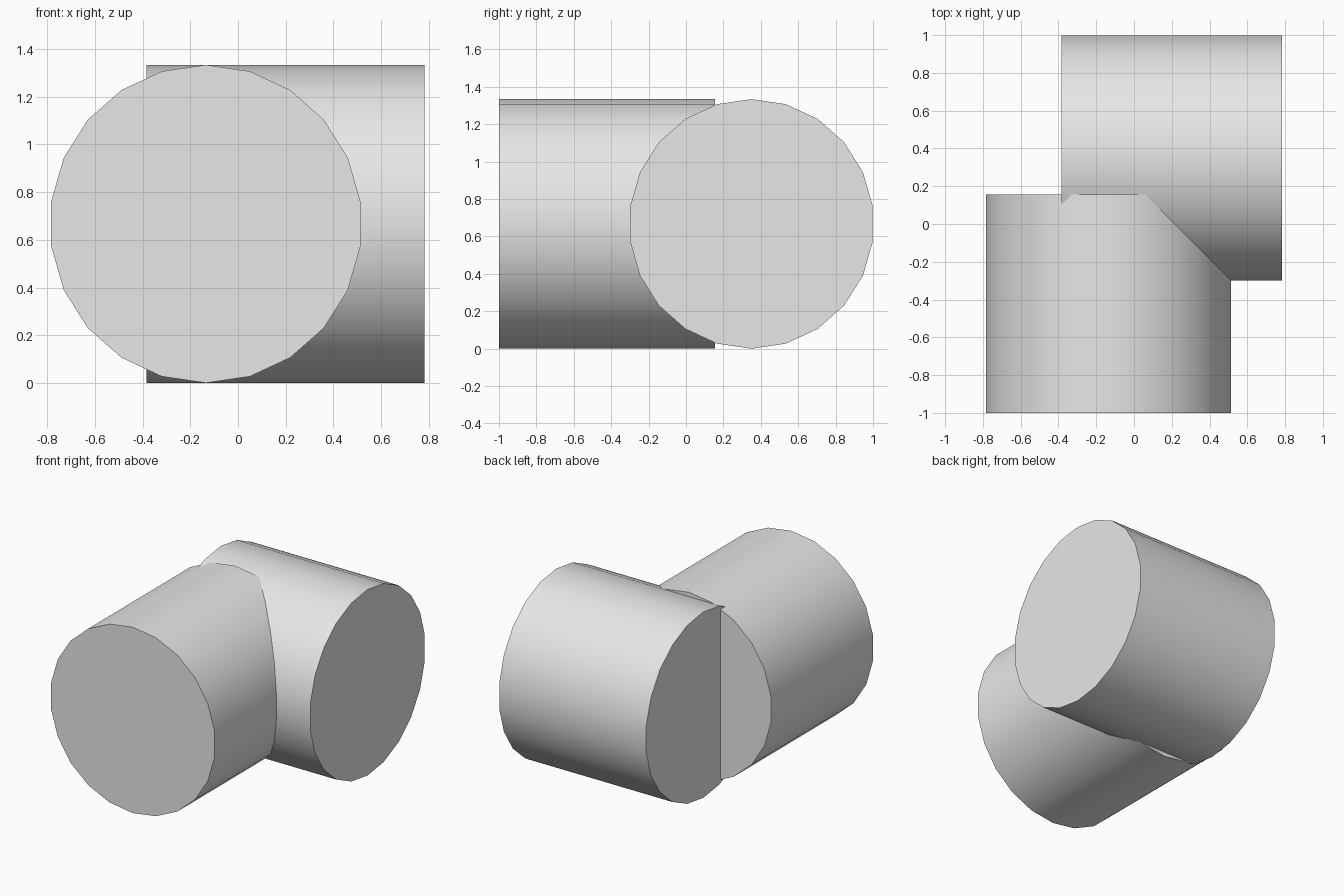
import bpy
import math

cube = bpy.data.objects.get("Cube")
if cube:
    bpy.data.objects.remove(cube, do_unlink=True)

# Plain light grey
grey = bpy.data.materials.new("light_grey")
grey.use_nodes = True
colour = (0.8, 0.8, 0.8, 1)
grey.diffuse_color = colour
grey.node_tree.nodes["Principled BSDF"].inputs["Base Color"].default_value = colour

SIDES = 22
RADIUS_WIDE = 0.655   # horizontal radius
RADIUS_HIGH = 0.667   # vertical radius


def pipe(name, centre, length, turn):
    """Horizontal capped cylinder with a corner at the very top."""
    bpy.ops.mesh.primitive_cylinder_add(
        vertices=SIDES, radius=1, depth=1, end_fill_type='NGON',
        location=centre, rotation=(math.pi / 2, 0, turn))
    obj = bpy.context.object
    obj.name = name
    obj.scale = (RADIUS_WIDE, RADIUS_HIGH, length)
    bpy.ops.object.transform_apply(location=False, rotation=True, scale=True)
    obj.data.materials.append(grey)
    bpy.ops.object.shade_smooth_by_angle(angle=math.radians(30))
    return obj


# Front cylinder runs front to back, rear one runs left to right
pipe("front_cylinder", (-0.135, -0.422, RADIUS_HIGH), 1.156, 0)
pipe("rear_cylinder", (0.2, 0.35, RADIUS_HIGH), 1.166, math.pi / 2)
